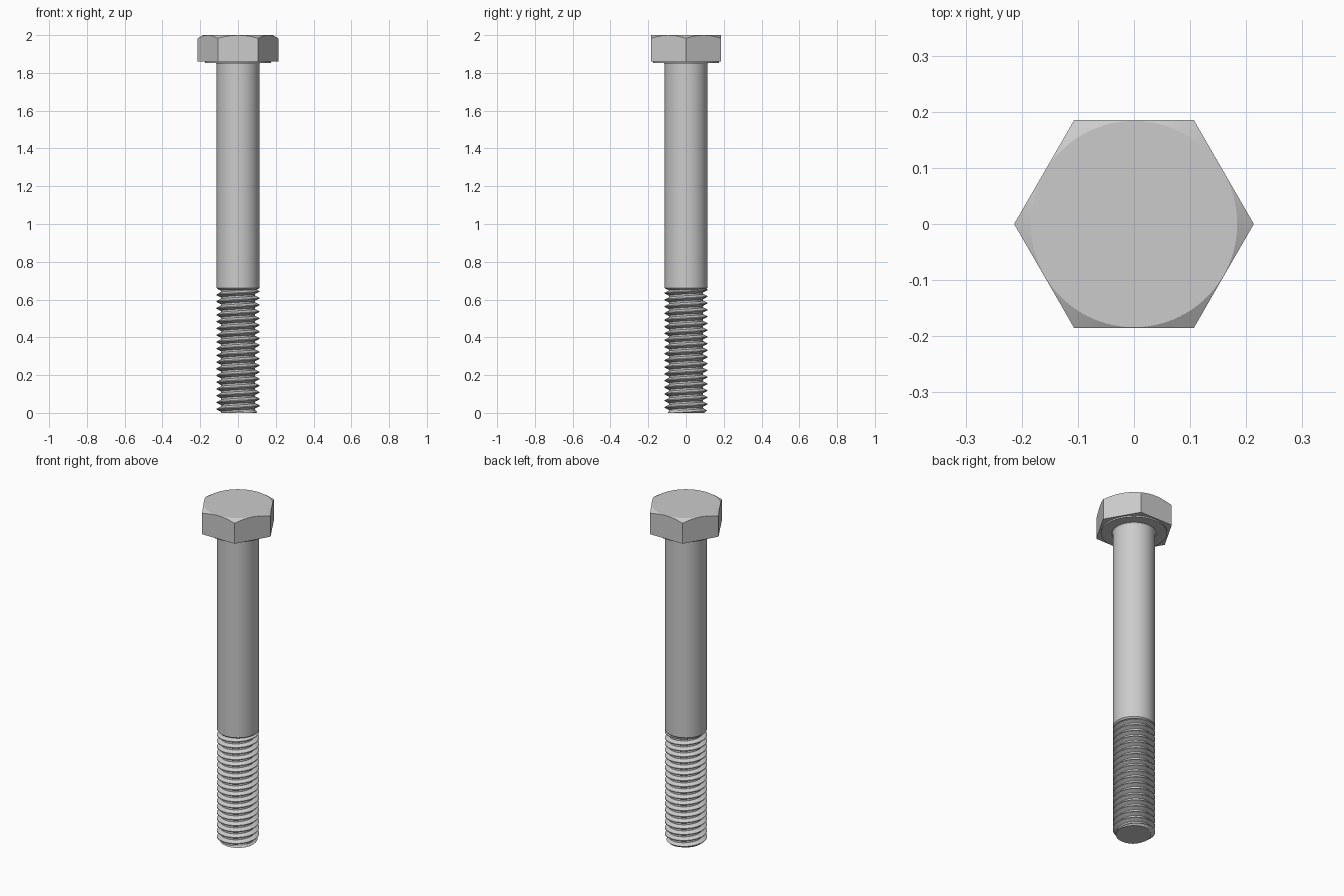
import bpy, bmesh, math

if "Cube" in bpy.data.objects:
    bpy.data.objects.remove(bpy.data.objects["Cube"])

N = 96                     # segments around the axis
R = 0.113                  # shank radius
AF = 0.185                 # half width across the flats
PITCH, DEPTH = 0.0356, 0.022
THREAD_TOP = 0.656


def finish(name, bm):
    bmesh.ops.remove_doubles(bm, verts=bm.verts, dist=1e-5)
    rim = [e for e in bm.edges if e.is_boundary]
    if rim:
        bmesh.ops.holes_fill(bm, edges=rim, sides=0)
    bmesh.ops.recalc_face_normals(bm, faces=bm.faces)
    me = bpy.data.meshes.new(name)
    bm.to_mesh(me)
    bm.free()
    ob = bpy.data.objects.new(name, me)
    bpy.context.collection.objects.link(ob)
    bpy.ops.object.select_all(action='DESELECT')
    ob.select_set(True)
    bpy.context.view_layer.objects.active = ob
    bpy.ops.object.shade_smooth_by_angle(angle=math.radians(20))
    return ob


def rings(name, rows, point):
    """Skin a grid of points; point(row, angle) gives (radius, z)."""
    bm = bmesh.new()
    grid = []
    for row in rows:
        line = []
        for j in range(N + 1):
            a = 2 * math.pi * j / N
            r, z = point(row, a)
            line.append(bm.verts.new((r * math.cos(a), r * math.sin(a), z)))
        grid.append(line)
    for lo, hi in zip(grid, grid[1:]):
        for j in range(N):
            bm.faces.new((lo[j], lo[j + 1], hi[j + 1], hi[j]))
    return finish(name, bm)


# Hexagonal head with a conical top chamfer
def head_point(row, a):
    r = AF / math.cos((a % (math.pi / 3)) - math.pi / 6)
    if row == "bottom":
        return r, 1.861
    if row == "edge":
        return r, 2.0 - (r - AF + 0.001) * math.tan(math.radians(30))
    return AF - 0.001, 2.0


rings("head", ["bottom", "edge", "top"], head_point)

# Washer face under the head
rings("washer_face", [(0.176, 1.853), (0.176, 1.863)], lambda p, a: p)

# Plain shank, chamfered down to the thread, small fillet under the head
rings("shank", [(R - DEPTH, THREAD_TOP - 0.006), (R - 0.006, THREAD_TOP),
                (R, THREAD_TOP + 0.006), (R, 1.846), (R + 0.002, 1.850),
                (R + 0.007, 1.855)], lambda p, a: p)


# Right-handed helical thread with flat crests and roots
def thread_radius(phase):
    if phase <= 0.125:
        return R
    if phase < 0.4375:
        return R - DEPTH * (phase - 0.125) / 0.3125
    if phase <= 0.6875:
        return R - DEPTH
    return R - DEPTH * (1 - phase) / 0.3125


def thread_point(turn, a):
    z = min(max((turn + a / (2 * math.pi)) * PITCH, 0), THREAD_TOP)
    phase = round(z / PITCH - a / (2 * math.pi), 6) % 1
    return min(thread_radius(phase), 0.097 + z), z


turns = [k + f for k in range(-2, int(THREAD_TOP / PITCH) + 2)
         for f in (0, 0.125, 0.4375, 0.6875)]
rings("thread", turns, thread_point)
